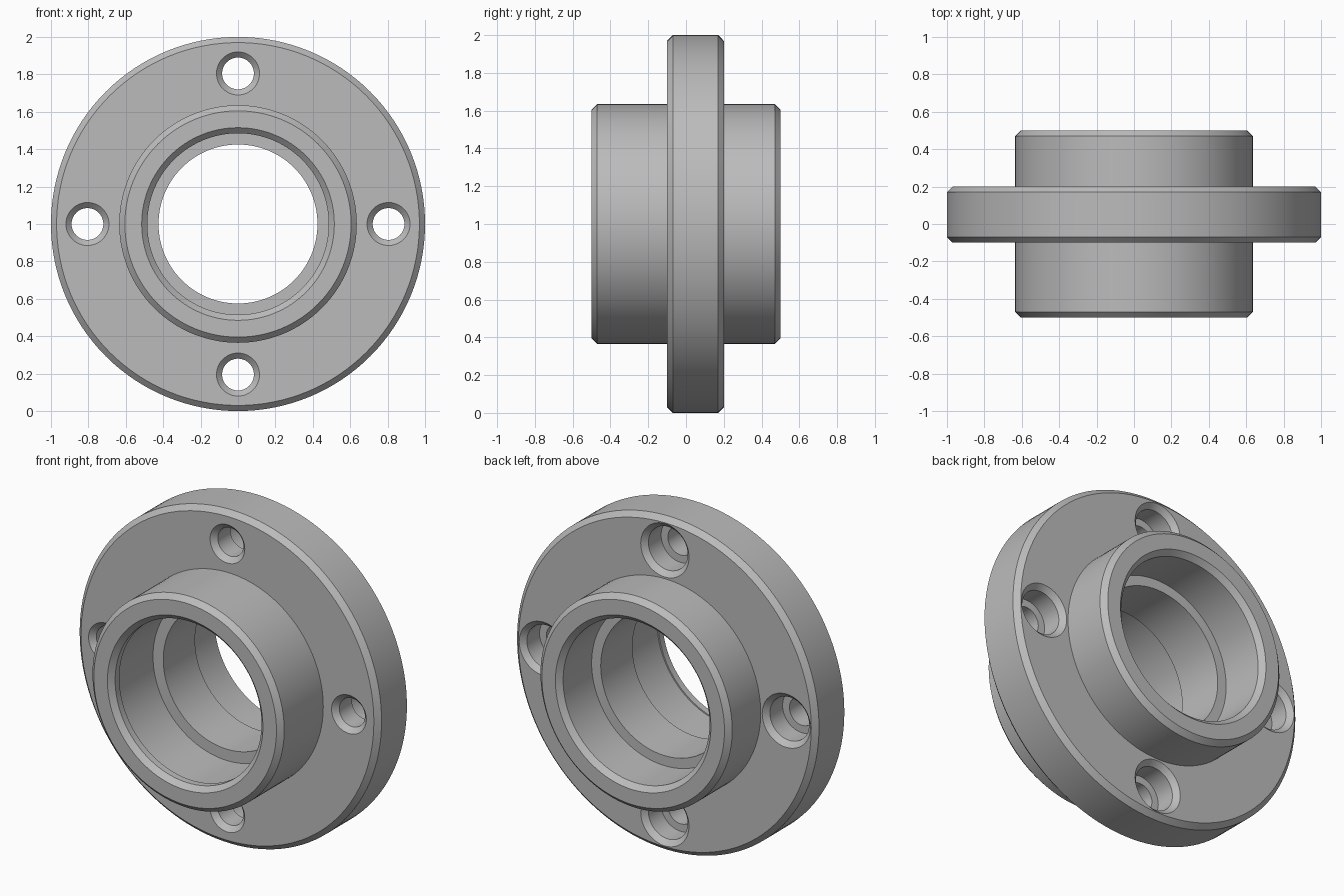
import bpy, bmesh
from math import cos, sin, pi
from mathutils import Matrix, Vector

cube = bpy.data.objects.get("Cube")
if cube:
    bpy.data.objects.remove(cube, do_unlink=True)

steel = bpy.data.materials.new("steel grey")
steel.use_nodes = True
steel.diffuse_color = (0.5, 0.5, 0.5, 1)
steel.node_tree.nodes["Principled BSDF"].inputs["Base Color"].default_value = (0.5, 0.5, 0.5, 1)


def lathe(name, profile, segments, centres):
    """Revolve a closed (radius, y) profile about a y-parallel axis at each centre."""
    bm = bmesh.new()
    for centre in centres:
        rings = []
        for i in range(segments):
            t = 2 * pi * i / segments
            rings.append([bm.verts.new(centre + Vector((r * cos(t), y, r * sin(t))))
                          for r, y in profile])
        for i, ring in enumerate(rings):
            after = rings[(i + 1) % segments]
            for j in range(len(profile)):
                k = (j + 1) % len(profile)
                if profile[j][0] == 0 and profile[k][0] == 0:
                    continue
                bm.faces.new((ring[j], ring[k], after[k], after[j]))
    bmesh.ops.remove_doubles(bm, verts=bm.verts, dist=1e-5)
    bmesh.ops.recalc_face_normals(bm, faces=bm.faces)
    mesh = bpy.data.meshes.new(name)
    bm.to_mesh(mesh)
    bm.free()
    mesh.materials.append(steel)
    obj = bpy.data.objects.new(name, mesh)
    bpy.context.collection.objects.link(obj)
    return obj


C = 0.03                        # common chamfer
FLANGE, HUB, SEAT, BORE = 1.0, 0.635, 0.485, 0.425
FRONT, BACK, END = -0.1, 0.2, 0.5
axis = Vector((0, 0, 1))

# Flange, hub and stepped bore as one turned body
outside = [(HUB - C, -END), (HUB, C - END), (HUB, FRONT),
           (FLANGE - C, FRONT), (FLANGE, FRONT + C), (FLANGE, BACK - C), (FLANGE - C, BACK),
           (HUB, BACK), (HUB, END - C), (HUB - C, END)]
inside = [(SEAT + C, END), (SEAT, END - C), (SEAT, BACK), (BORE, BACK),
          (BORE, FRONT), (SEAT + 0.008, FRONT), (SEAT + 0.008, -0.43),
          (SEAT, -0.43), (SEAT, C - END), (SEAT + C, -END)]
body = lathe("flanged_hub", outside + inside, 128, [axis])

# Four bolt holes: chamfered in front, counterbored behind
HOLE, COUNTERBORE = 0.085, 0.13
hole = [(0, FRONT - 0.1), (HOLE + C, FRONT - 0.1), (HOLE + C, FRONT), (HOLE, FRONT + C),
        (HOLE, 0.05), (COUNTERBORE, 0.05), (COUNTERBORE, BACK - C),
        (COUNTERBORE + C, BACK), (COUNTERBORE + C, BACK + 0.1), (0, BACK + 0.1)]
centres = [axis + Matrix.Rotation(i * pi / 2, 3, 'Y') @ Vector((0.805, 0, 0)) for i in range(4)]
cutter = lathe("bolt_hole_cutter", hole, 48, centres)
cutter.hide_render = True

cut = body.modifiers.new("bolt holes", 'BOOLEAN')
cut.operation = 'DIFFERENCE'
cut.solver = 'EXACT'
cut.object = cutter

bpy.ops.object.select_all(action='DESELECT')
body.select_set(True)
bpy.context.view_layer.objects.active = body
bpy.ops.object.modifier_apply(modifier=cut.name)
bpy.data.objects.remove(cutter, do_unlink=True)
bpy.ops.object.shade_smooth_by_angle(angle=pi / 6)
